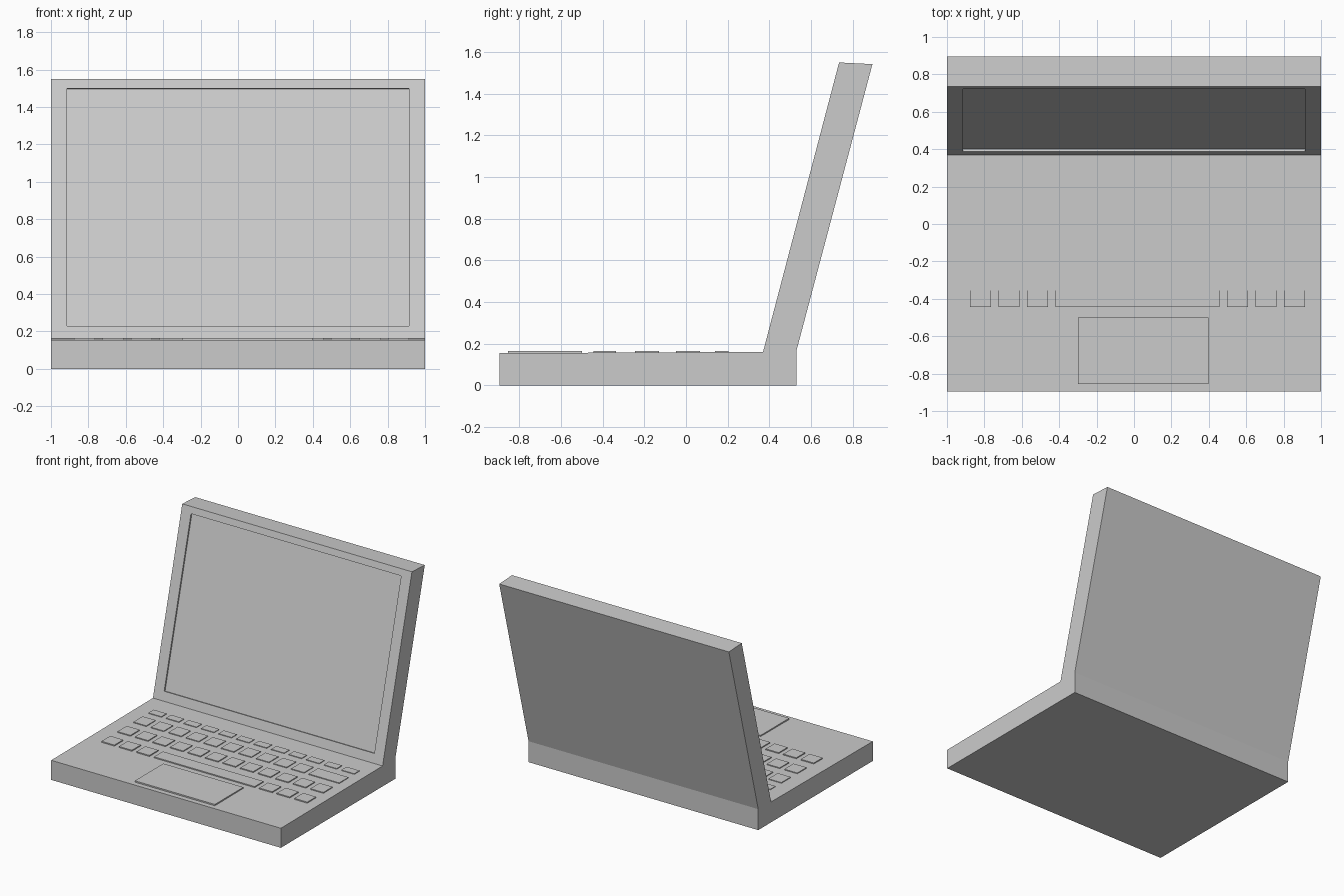
import bpy, bmesh
from mathutils import Vector

if "Cube" in bpy.data.objects:
    bpy.data.objects.remove(bpy.data.objects["Cube"])


def finish(name, bm):
    bmesh.ops.recalc_face_normals(bm, faces=bm.faces)
    mesh = bpy.data.meshes.new(name)
    bm.to_mesh(mesh)
    bm.free()
    ob = bpy.data.objects.new(name, mesh)
    bpy.context.collection.objects.link(ob)
    return ob


def slab(name, x0, x1, y0, y1, top=0.165, bottom=0.145):
    bm = bmesh.new()
    bmesh.ops.create_cube(bm, size=1)
    for v in bm.verts:
        v.co = (x1 if v.co.x > 0 else x0,
                y1 if v.co.y > 0 else y0,
                top if v.co.z > 0 else bottom)
    return finish(name, bm)


# Body and open lid: one side profile extruded across the width
profile = [(-0.895, 0), (0.53, 0), (0.53, 0.165), (0.895, 1.542),
           (0.735, 1.55), (0.37, 0.161), (-0.895, 0.154)]
bm = bmesh.new()
side = bm.faces.new([bm.verts.new((-1, y, z)) for y, z in profile])
ext = bmesh.ops.extrude_face_region(bm, geom=[side])
bmesh.ops.translate(bm, vec=(2, 0, 0),
                    verts=[g for g in ext["geom"] if isinstance(g, bmesh.types.BMVert)])
bmesh.ops.recalc_face_normals(bm, faces=bm.faces)

# Recessed screen in the lid's front face
low, high = Vector((0, 0.37, 0.161)), Vector((0, 0.735, 1.55))
bm.normal_update()
lid = max((f for f in bm.faces if f.normal.y < -0.5), key=lambda f: f.calc_center_median().z)
normal = lid.normal.copy()
bmesh.ops.inset_individual(bm, faces=[lid], thickness=0.05)
mid_z = lid.calc_center_median().z
for v in lid.verts:
    p = low.lerp(high, 0.964 if v.co.z > mid_z else 0.05)
    v.co = (0.915 if v.co.x > 0 else -0.915, p.y, p.z)
screen = bmesh.ops.extrude_discrete_faces(bm, faces=[lid])["faces"][0]
bmesh.ops.translate(bm, vec=normal * -0.012, verts=screen.verts)
finish("laptop_body", bm)

# Keyboard: rows of (front y, back y, keys as (first column, last column))
PITCH, KEY, LEFT = 0.1527, 0.113, -0.878
single = [(i, i) for i in range(12)]
rows = [
    (0.14, 0.205, single),
    (-0.048, 0.068, single[:10] + [(10, 11)]),
    (-0.245, -0.13, single),
    (-0.445, -0.335, single[:3] + [(3, 8)] + single[9:]),
]
for r, (y0, y1, keys) in enumerate(rows):
    for a, b in keys:
        slab(f"key_{r}_{a}", LEFT + a * PITCH, LEFT + b * PITCH + KEY, y0, y1)

# Touchpad
slab("touchpad", -0.30, 0.397, -0.855, -0.5)
